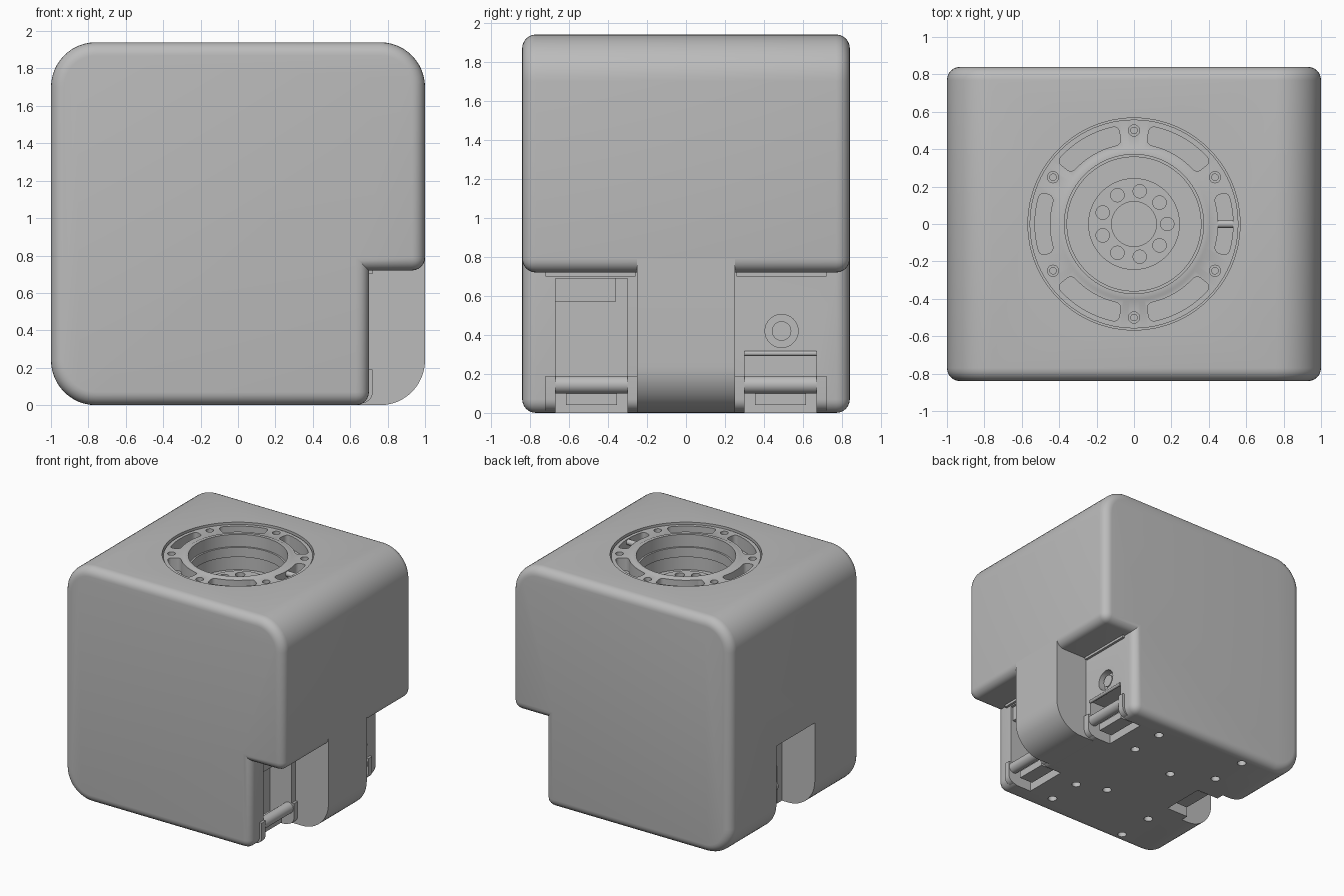
import bpy, bmesh
from math import sin, cos, pi, radians
from mathutils import Vector, Matrix

old = bpy.data.objects.get("Cube")
if old:
    bpy.data.objects.remove(old, do_unlink=True)

grey = bpy.data.materials.new("plain grey")
grey.use_nodes = True
colour = (0.5, 0.5, 0.5, 1)
grey.diffuse_color = colour
grey.node_tree.nodes["Principled BSDF"].inputs["Base Color"].default_value = colour

W, D, H = 1.0, 0.84, 1.94      # half width, half depth, height
STEP_X, STEP_Z = 0.70, 0.72    # where the corner steps begin
TONGUE = 0.25                  # half width of the tongue and slot
BIG, SMALL = 0.24, 0.07        # edge radii


def finish(name, bm):
    bmesh.ops.recalc_face_normals(bm, faces=bm.faces)
    mesh = bpy.data.meshes.new(name)
    bm.to_mesh(mesh)
    bm.free()
    mesh.materials.append(grey)
    obj = bpy.data.objects.new(name, mesh)
    bpy.context.collection.objects.link(obj)
    return obj


def prism(points, lo, hi, along_y=False):
    """Extrude a flat outline along z, or an x-z outline along y."""
    bm = bmesh.new()
    place = (lambda a, b, c: (a, c, b)) if along_y else (lambda a, b, c: (a, b, c))
    face = bm.faces.new([bm.verts.new(place(a, b, lo)) for a, b in points])
    top = bmesh.ops.extrude_face_region(bm, geom=[face])["geom"]
    shift = Vector(place(0, 0, hi - lo))
    bmesh.ops.translate(bm, vec=shift, verts=[v for v in top if isinstance(v, bmesh.types.BMVert)])
    bmesh.ops.recalc_face_normals(bm, faces=bm.faces)
    return bm


def box(name, x, y, z):
    return finish(name, prism([(x[0], y[0]), (x[1], y[0]), (x[1], y[1]), (x[0], y[1])], *z))


def cylinder(name, centre, radius, length, axis="Z", sides=32):
    bm = bmesh.new()
    turn = {"X": Matrix.Rotation(pi / 2, 4, "Y"), "Y": Matrix.Rotation(pi / 2, 4, "X"),
            "Z": Matrix.Identity(4)}[axis]
    bmesh.ops.create_cone(bm, cap_ends=True, segments=sides, radius1=radius, radius2=radius,
                          depth=length, matrix=Matrix.Translation(centre) @ turn)
    return finish(name, bm)


def lathe(name, profile, sides=96):
    bm = bmesh.new()
    verts = [bm.verts.new((r, 0, z)) for r, z in profile]
    edges = [bm.edges.new((verts[i - 1], verts[i])) for i in range(len(verts))]
    bmesh.ops.spin(bm, geom=verts + edges, cent=(0, 0, 0), axis=(0, 0, 1),
                   angle=2 * pi, steps=sides, use_merge=True)
    bmesh.ops.remove_doubles(bm, verts=bm.verts, dist=0.0001)
    return finish(name, bm)


def arc(cx, cz, radius, start, end, steps=12):
    angles = [radians(start + (end - start) * i / steps) for i in range(steps + 1)]
    return [(cx + radius * cos(a), cz + radius * sin(a)) for a in angles]


def carve(obj, cutters):
    for c in cutters:
        c.hide_render = True
        mod = obj.modifiers.new("cut", "BOOLEAN")
        mod.object, mod.operation, mod.solver = c, "DIFFERENCE", "EXACT"
    deps = bpy.context.evaluated_depsgraph_get()
    mesh = bpy.data.meshes.new_from_object(obj.evaluated_get(deps))
    obj.modifiers.clear()
    obj.data = mesh
    for c in cutters:
        bpy.data.objects.remove(c, do_unlink=True)


# Housing: a stepped outline pulled from front to back, with rounded rims
outline = (arc(W - BIG, H - BIG, BIG, 0, 90) + arc(BIG - W, H - BIG, BIG, 90, 180)
           + arc(BIG - W, BIG, BIG, 180, 270)
           + [(STEP_X, 0), (STEP_X, STEP_Z), (W, STEP_Z)])
bm = prism(outline, -D, D, along_y=True)
rims = []
for e in bm.edges:
    a, b = (v.co for v in e.verts)
    mid = (a + b) / 2
    along = abs(a.y - b.y) > 1
    outer = along and (abs(mid.z - STEP_Z) < 0.01 and mid.x > 0.9
                       or abs(mid.x - STEP_X) < 0.01 and mid.z < 0.01)
    if outer or not along:
        rims.append(e)
bmesh.ops.bevel(bm, geom=rims, offset=SMALL, segments=6, profile=0.5, affect="EDGES")
housing = finish("housing", bm)

# Openings: motor well, rear slot, hinge pockets, screw holes
cutters = [
    cylinder("well_cutter", (0, 0, 1.7), 0.567, 0.7, sides=96),
    box("slot_cutter", (-1.2, -STEP_X), (-TONGUE, TONGUE), (-0.1, STEP_Z)),
    box("left_pocket_cutter", (0.5, 0.9), (0.30, 0.67), (-0.1, 0.31)),
    box("right_pocket_cutter", (0.5, 0.9), (-0.67, -0.30), (-0.1, 0.69)),
    box("slot_pocket_cutter", (-0.9, -0.5), (-0.185, 0.185), (-0.1, 0.31)),
    cylinder("socket_cutter", (STEP_X, 0.49, 0.42), 0.085, 0.12, "X"),
]
hole_spots = [(0.05, -0.27), (-0.17, 0.24)]
for side in (-1, 1):
    hole_spots += [(0.29, side * 0.65), (0.29, side * 0.36), (-0.49, side * 0.73), (-0.49, side * 0.41)]
for x, y in hole_spots:
    cutters.append(cylinder("screw_hole_cutter", (x, y, 0), 0.035, 0.16, sides=20))
carve(housing, cutters)

# Tongue between the two front steps
tongue_outline = [(0.6, 0)] + arc(W - BIG, BIG, BIG, 270, 360) + [(W, 0.81), (0.6, 0.81)]
finish("tongue", prism(tongue_outline, -TONGUE, TONGUE, along_y=True))

# Hinges: a pin, a lower block and two cheeks in each pocket
for name, x, y in (("left", 0.67, 0.485), ("right", 0.67, -0.485), ("slot", -0.67, 0)):
    out = 1 if x > 0 else -1
    cylinder(name + "_hinge_pin", (x, y, 0.145), 0.045, 0.37, "Y", 24)
    inner, outer = sorted((x - out * 0.14, x - out * 0.02))
    box(name + "_hinge_block", (inner, outer), (y - 0.13, y + 0.13), (0.04, 0.10))
    if name != "slot":
        for cheek in (-0.21, 0.21):
            cheek_shape = [(0.6, 0.19), (0.6, 0.01)] + arc(0.66, 0.07, 0.06, 270, 360, 6) + [(0.72, 0.19)]
            finish(name + "_hinge_cheek",
                   prism(cheek_shape, y + cheek - 0.025, y + cheek + 0.025, along_y=True))
cylinder("pocket_lip", (0.70, 0.485, 0.305), 0.013, 0.37, "Y", 16)
cylinder("socket_screw", (0.665, 0.49, 0.42), 0.05, 0.03, "X", 24)
box("connector_block", (0.52, 0.68), (-0.67, -0.36), (0.57, 0.69))
box("step_ceiling_plate_left", (0.66, 0.72), (0.26, 0.72), (0.70, 0.73))
box("step_ceiling_plate_right", (0.66, 0.72), (-0.72, -0.26), (0.70, 0.73))

# Motor: ring, stepped bore and hub turned as one piece
RING = H - 0.015
motor = lathe("motor", [
    (0.558, 1.36), (0.558, RING), (0.41, RING), (0.40, RING + 0.005), (0.372, RING + 0.005),
    (0.372, 1.83), (0.358, 1.83), (0.358, 1.75), (0.37, 1.75), (0.37, 1.64),
    (0.245, 1.64), (0.245, 1.69), (0.12, 1.69), (0.12, 1.36)])
cutters = []
for i in range(6):
    # Pockets alternate with screw bosses around the ring
    a = 60 * i
    spread = 19 if i in (0, 3) else 21
    inner = 0.45 if i in (0, 3) else 0.43
    shape = arc(0, 0, 0.53, a - spread, a + spread, 10) + arc(0, 0, inner, a + spread, a - spread, 10)
    bm = prism(shape, 1.82, 2.0)
    ends = [e for e in bm.edges if abs(e.verts[0].co.z - e.verts[1].co.z) > 0.1
            and e.calc_face_angle(0) > 1]
    bmesh.ops.bevel(bm, geom=ends, offset=0.03, segments=4, profile=0.5, affect="EDGES")
    cutters.append(finish("pocket_cutter", bm))
    b = radians(a + 30)
    cutters.append(cylinder("boss_cutter", (0.5 * cos(b), 0.5 * sin(b), 1.92), 0.03, 0.2, sides=20))
for i in range(9):
    b = radians(80 + 40 * i)
    cutters.append(cylinder("hub_hole_cutter", (0.178 * cos(b), 0.178 * sin(b), 1.68), 0.036, 0.14, sides=20))
carve(motor, cutters)
for i in range(6):
    b = radians(60 * i + 30)
    cylinder("boss_screw", (0.5 * cos(b), 0.5 * sin(b), 1.86), 0.02, 0.08, sides=16)
cylinder("ring_pin", (0.49, 0, RING - 0.025), 0.022, 0.09, "X", 16)

# Smooth the curved surfaces and keep hard edges
for obj in bpy.context.scene.objects:
    obj.select_set(obj.type == "MESH")
bpy.context.view_layer.objects.active = housing
bpy.ops.object.shade_smooth_by_angle(angle=radians(30))
